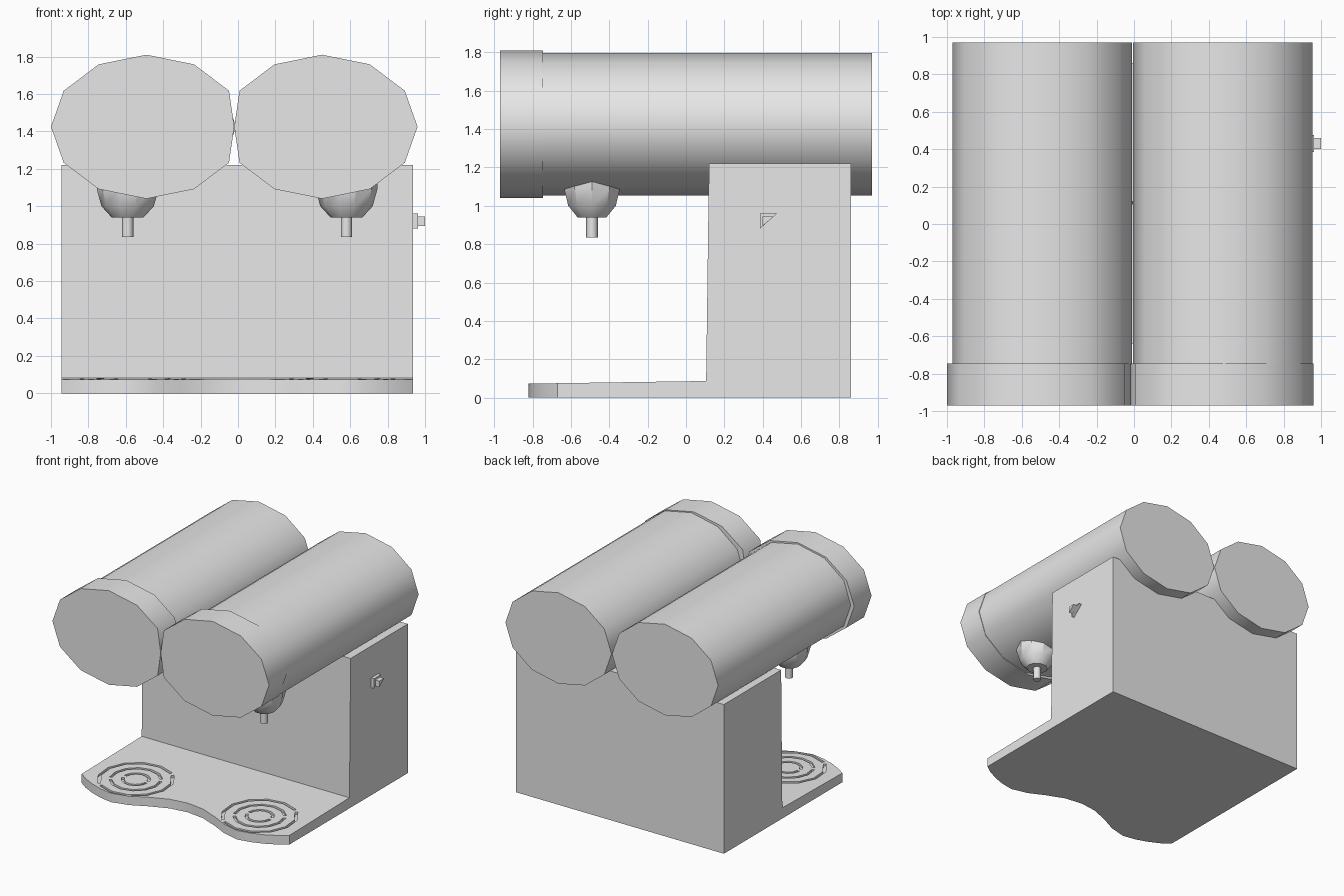
import bpy, bmesh
from math import pi, sin, cos, radians

if "Cube" in bpy.data.objects:
    bpy.data.objects.remove(bpy.data.objects["Cube"])

grey = bpy.data.materials.new("light grey")
grey.use_nodes = True
grey.diffuse_color = (0.8, 0.8, 0.8, 1)
grey.node_tree.nodes["Principled BSDF"].inputs["Base Color"].default_value = grey.diffuse_color


def add_loft(bm, loops):
    """Join matching loops of points with quads and close both ends."""
    rings = [[bm.verts.new(p) for p in loop] for loop in loops]
    n = len(rings[0])
    for a, b in zip(rings, rings[1:]):
        for i in range(n):
            j = (i + 1) % n
            bm.faces.new((a[i], a[j], b[j], b[i]))
    bm.faces.new(rings[0])
    bm.faces.new(rings[-1])


def make(name, *lofts):
    bm = bmesh.new()
    for loops in lofts:
        add_loft(bm, loops)
    bmesh.ops.recalc_face_normals(bm, faces=bm.faces)
    mesh = bpy.data.meshes.new(name)
    bm.to_mesh(mesh)
    bm.free()
    obj = bpy.data.objects.new(name, mesh)
    bpy.context.collection.objects.link(obj)
    mesh.materials.append(grey)
    return obj


def smooth(obj, angle):
    bpy.ops.object.select_all(action='DESELECT')
    obj.select_set(True)
    bpy.context.view_layer.objects.active = obj
    bpy.ops.object.shade_smooth_by_angle(angle=radians(angle))


def ellipse(rx, ry, sides):
    return [(rx * cos(2 * pi * i / sides), ry * sin(2 * pi * i / sides)) for i in range(sides)]


# Twin horizontal tanks with wider front caps that meet in the middle
SEAM, AXIS_Z = -0.02, 1.425


def barrel(name, cx, rx, rz, y0, y1, side, seam):
    def clamp(x):
        return min(x, seam) if side < 0 else max(x, seam)
    loops = [[(clamp(cx + u), y, AXIS_Z + v) for u, v in ellipse(rx, rz, 12)] for y in (y0, y1)]
    smooth(make(name, loops), 45)


for label, side, tank_x, cap_x in (("right", -1, -0.49, -0.49), ("left", 1, 0.475, 0.45)):
    barrel(label + "_tank", tank_x, 0.48, 0.372, -0.75, 0.97, side, -0.008)
    barrel(label + "_tank_cap", cap_x, 0.51, 0.385, -0.97, -0.745, side, SEAM)

# Rear housing, its front face leaning slightly
housing = [[(x, y, z) for y, z in ((0.105, 0), (0.105, 0.09), (0.12, 1.22), (0.86, 1.22), (0.86, 0))]
           for x in (-0.945, 0.935)]
make("housing", housing)

# Drip base with two front lobes and a top that rises towards the housing
half = [(0.94, 0.106), (0.94, -0.67), (0.87, -0.72), (0.78, -0.765), (0.68, -0.80), (0.57, -0.82),
        (0.43, -0.785), (0.3, -0.72), (0.15, -0.66)]
outline = half + [(0, -0.64)] + [(-x, y) for x, y in reversed(half)]
base = make("drip_base", [[(x - 0.005, y, 0) for x, y in outline],
                          [(x - 0.005, y, 0.085 + 0.015 * y) for x, y in outline]])


# Ring slots cut into each lobe
def arc_slot(cx, cy, r, start, steps=6, gap=0.1, width=0.022):
    loops = []
    for i in range(steps + 1):
        a = start + gap + (pi - 2 * gap) * i / steps
        loops.append([(cx + q * cos(a), cy + q * sin(a), z)
                      for q, z in ((r - width, 0.06), (r, 0.06), (r, 0.12), (r - width, 0.12))])
    return loops


slots = make("slot_cutter", *[arc_slot(cx, -0.52, r, turn + h * pi, gap=0.02 / r)
                              for cx in (-0.56, 0.56)
                              for r, turn in ((0.29, 0.9), (0.2, 0.5), (0.11, 0.1))
                              for h in (0, 1)])
slots.hide_render = True
cut = base.modifiers.new("slots", 'BOOLEAN')
cut.operation, cut.solver, cut.object = 'DIFFERENCE', 'EXACT', slots
smooth(base, 30)
bpy.ops.object.modifier_apply(modifier=cut.name)
bpy.data.objects.remove(slots)

# Spout cups and nozzles under the tanks
for label, cx in (("right", -0.59), ("left", 0.58)):
    def stack(profile, sides, squash):
        return [[(cx + u, -0.49 + v, z) for u, v in ellipse(r, r * squash, sides)] for r, z in profile]
    cup = make(label + "_spout_cup",
               stack(((0.085, 0.94), (0.14, 1.0), (0.165, 1.09), (0.165, 1.15)), 10, 0.93))
    smooth(cup, 30)
    nozzle = make(label + "_nozzle", stack(((0.03, 0.835), (0.03, 0.95)), 8, 1))
    smooth(nozzle, 50)


# Triangular knob on the side of the housing
def wedge(x0, x1, y, z, width, height):
    return [[(x, y, z), (x, y + width, z), (x, y, z - height)] for x in (x0, x1)]


make("side_knob", wedge(0.93, 0.962, 0.385, 0.96, 0.09, 0.08),
     wedge(0.955, 1.0, 0.4, 0.945, 0.06, 0.05))
